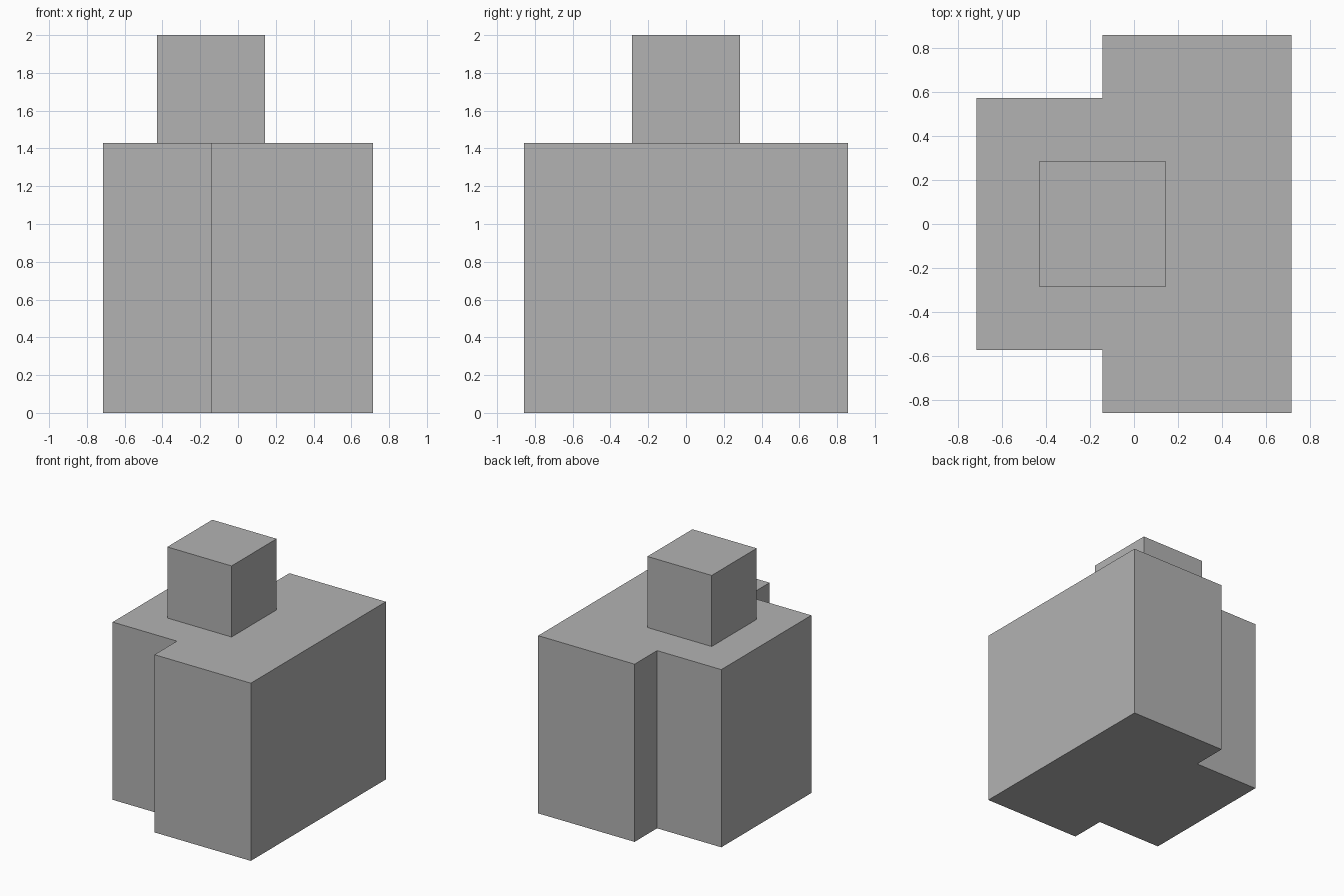
import bpy
import bmesh

cube = bpy.data.objects.get("Cube")
if cube:
    bpy.data.objects.remove(cube, do_unlink=True)

U = 1 / 7  # grid unit shared by all parts

grey = bpy.data.materials.new("plain grey")
grey.use_nodes = True
colour = (0.45, 0.45, 0.45, 1)
grey.diffuse_color = colour
grey.node_tree.nodes["Principled BSDF"].inputs["Base Color"].default_value = colour


def extrude_plan(name, outline, bottom, top):
    """Solid made by raising a flat plan outline from bottom to top."""
    bm = bmesh.new()
    base = bm.faces.new([bm.verts.new((x * U, y * U, bottom * U)) for x, y in outline])
    raised = bmesh.ops.extrude_face_region(bm, geom=[base], use_keep_orig=True)["geom"]
    verts = [g for g in raised if isinstance(g, bmesh.types.BMVert)]
    bmesh.ops.translate(bm, verts=verts, vec=(0, 0, (top - bottom) * U))
    bmesh.ops.recalc_face_normals(bm, faces=bm.faces)
    mesh = bpy.data.meshes.new(name)
    bm.to_mesh(mesh)
    bm.free()
    mesh.materials.append(grey)
    obj = bpy.data.objects.new(name, mesh)
    bpy.context.collection.objects.link(obj)
    return obj


# Stepped main block: half of the plan, mirrored across y
half = [(-5, -4), (-1, -4), (-1, -6), (5, -6)]
plan = half + [(x, -y) for x, y in reversed(half)]
extrude_plan("main_block", plan, 0, 10)

# Small cube standing on the block
extrude_plan("top_cube", [(-3, -2), (1, -2), (1, 2), (-3, 2)], 10, 14)
